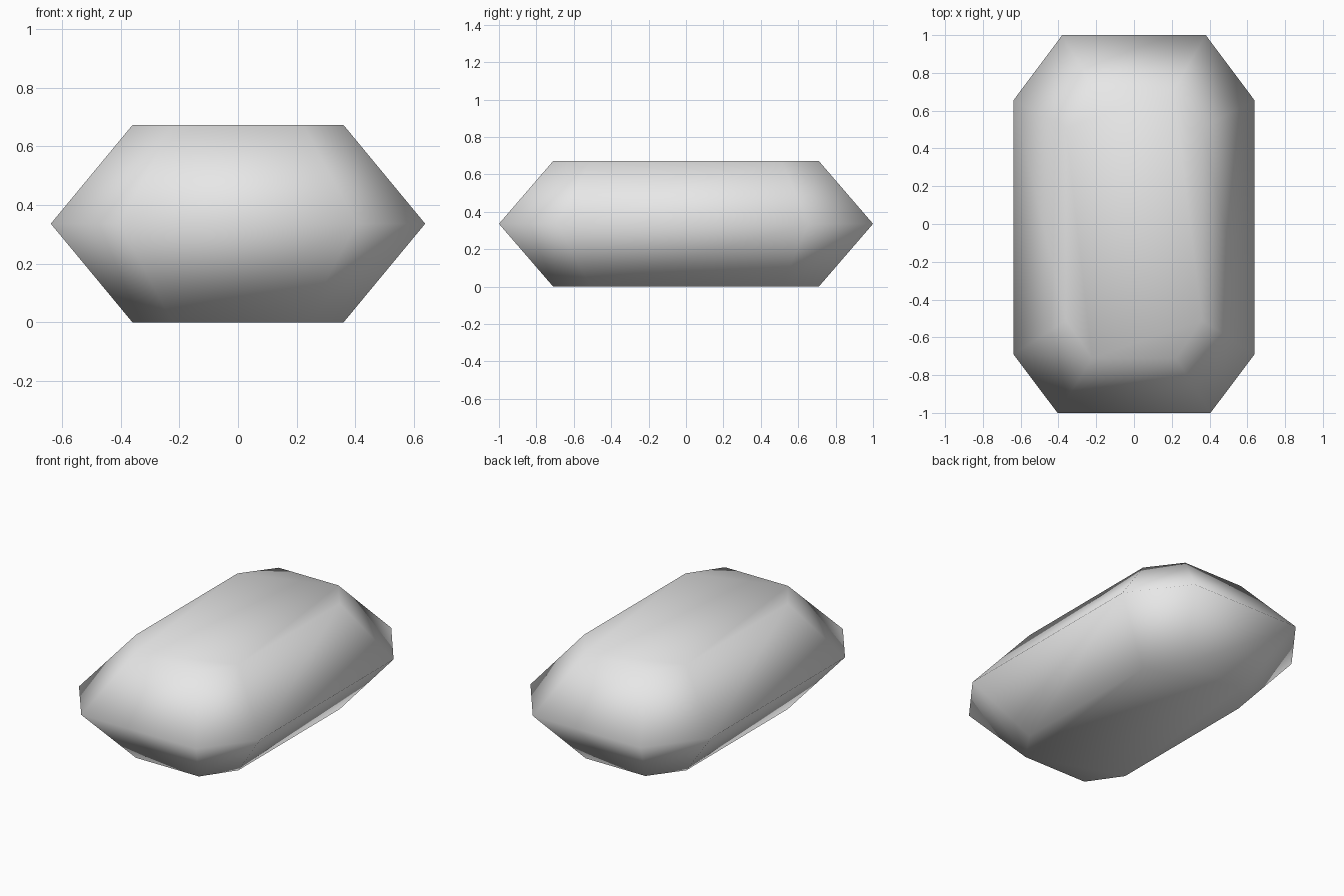
import bpy
import bmesh

default = bpy.data.objects.get("Cube")
if default:
    bpy.data.objects.remove(default, do_unlink=True)

# Plain grey material
GREY = (0.8, 0.8, 0.8, 1.0)
mat = bpy.data.materials.new("plain_grey")
mat.use_nodes = True
mat.diffuse_color = GREY
mat.node_tree.nodes["Principled BSDF"].inputs["Base Color"].default_value = GREY


def octagon(bm, z, side, end, front, back):
    """Ring of a rectangle with cut corners; front and back are (half width, corner y)."""
    half = [(front[0], -end), (side, front[1]), (side, back[1]), (back[0], end)]
    outline = half + [(-x, y) for x, y in reversed(half)]
    return [bm.verts.new((x, y, z)) for x, y in outline]


# Faceted body: wide waist ring between two matching smaller caps
bm = bmesh.new()
cap = dict(side=0.36, end=0.71, front=(0.222, -0.51), back=(0.21, 0.51))
rings = [
    octagon(bm, 0.0, **cap),
    octagon(bm, 0.336, side=0.638, end=1.0, front=(0.405, -0.69), back=(0.38, 0.655)),
    octagon(bm, 0.672, **cap),
]
for low, high in zip(rings, rings[1:]):
    for i in range(8):
        j = (i + 1) % 8
        bm.faces.new((low[i], low[j], high[j], high[i]))
bm.faces.new(reversed(rings[0]))
bm.faces.new(rings[-1])
bmesh.ops.recalc_face_normals(bm, faces=bm.faces)

# Soft shading over every facet
for face in bm.faces:
    face.smooth = True

mesh = bpy.data.meshes.new("body")
bm.to_mesh(mesh)
bm.free()
mesh.materials.append(mat)
body = bpy.data.objects.new("body", mesh)
bpy.context.collection.objects.link(body)
